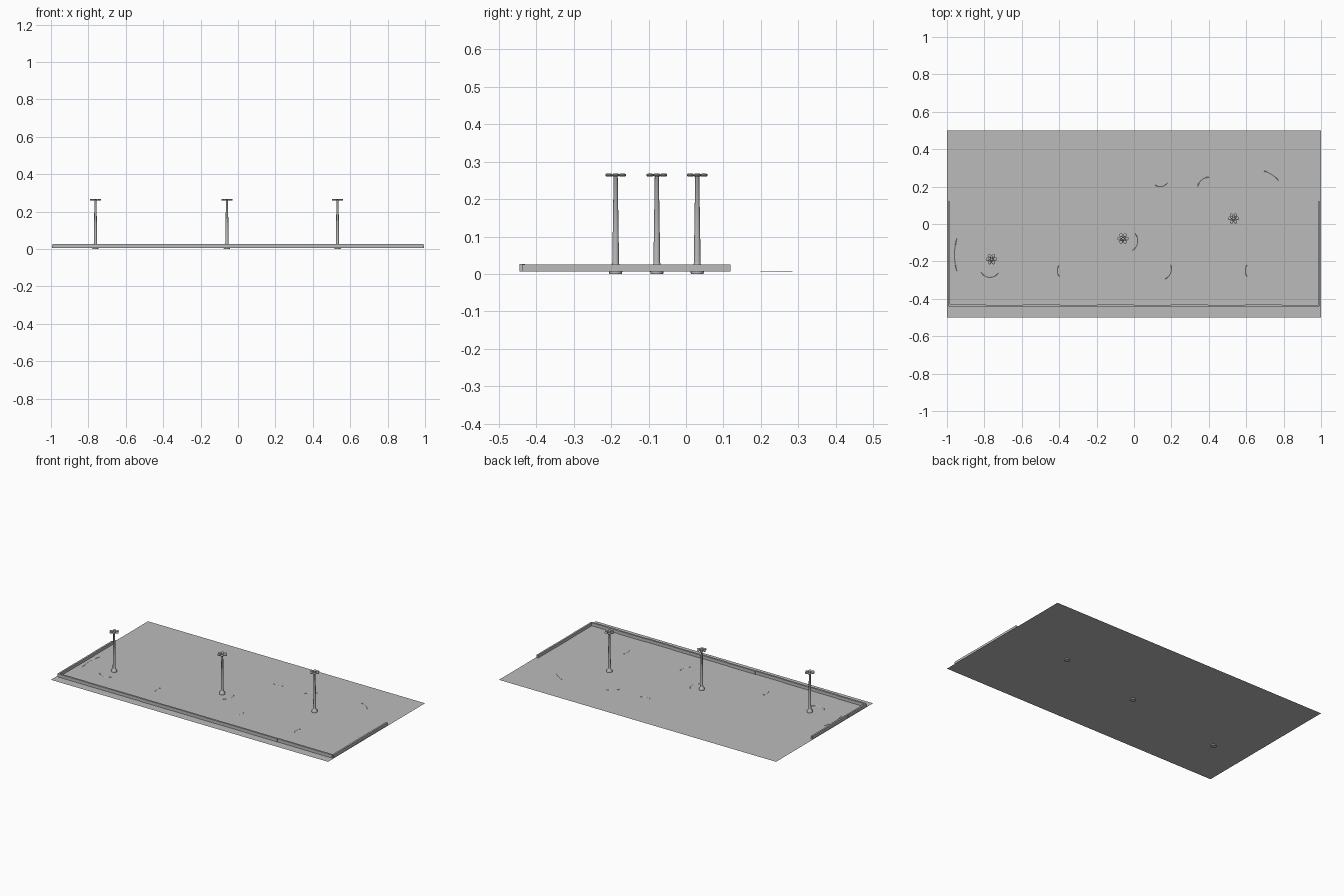
import bpy, bmesh
from math import sin, cos, radians, pi
from mathutils import Matrix

cube = bpy.data.objects.get("Cube")
if cube:
    bpy.data.objects.remove(cube, do_unlink=True)

GROUND = 0.006


def material(name, value):
    m = bpy.data.materials.new(name)
    m.use_nodes = True
    col = (value, value, value, 1)
    m.diffuse_color = col
    m.node_tree.nodes["Principled BSDF"].inputs["Base Color"].default_value = col
    return m


grey = material("plain grey", 0.5)


def finish(name, bm, location=(0, 0, 0), smooth=False):
    mesh = bpy.data.meshes.new(name)
    bm.to_mesh(mesh)
    bm.free()
    mesh.materials.append(grey)
    ob = bpy.data.objects.new(name, mesh)
    bpy.context.collection.objects.link(ob)
    ob.location = location
    if smooth:
        bpy.ops.object.select_all(action="DESELECT")
        ob.select_set(True)
        bpy.context.view_layer.objects.active = ob
        bpy.ops.object.shade_smooth_by_angle(angle=radians(40))
    return ob


def add_box(bm, centre, size):
    bmesh.ops.create_cube(bm, size=1, matrix=Matrix.Translation(centre) @ Matrix.Diagonal((*size, 1)))


def lathe(bm, profile, sides=16, x=0, y=0):
    rings = [[bm.verts.new((x + r * cos(2 * pi * i / sides), y + r * sin(2 * pi * i / sides), z))
              for i in range(sides)] for r, z in profile]
    for a, b in zip(rings, rings[1:]):
        for i in range(sides):
            j = (i + 1) % sides
            bm.faces.new((a[i], a[j], b[j], b[i]))
    bm.faces.new(rings[0][::-1])
    bm.faces.new(rings[-1])


# Ground sheet
bm = bmesh.new()
bmesh.ops.create_grid(bm, x_segments=1, y_segments=1, size=0.5,
                      matrix=Matrix.Diagonal((2, 1, 1, 1)))
finish("ground", bm, (0, 0, GROUND))

# Low border along the front, alternate lengths set slightly forward
bm = bmesh.new()
pieces = 10
length = 1.98 / pieces
for i in range(pieces):
    shift = 0.002 if i % 2 else 0
    add_box(bm, (-0.99 + length * (i + 0.5), -0.437 - shift, GROUND + 0.01 + shift / 4),
            (length, 0.012, 0.02))
finish("front_border", bm)

# Side borders
for side, name in ((1, "left_border"), (-1, "right_border")):
    bm = bmesh.new()
    for i in range(3):
        add_box(bm, (side * (0.99 - 0.001 * (i % 2)), -0.345 + 0.185 * i, GROUND + 0.0095),
                (0.011, 0.188, 0.019))
    finish(name, bm)

# Street lamps: flared foot, tapering pole, six discs on arms
for n, (x, y) in enumerate(((-0.762, -0.188), (-0.059, -0.078), (0.532, 0.03)), 1):
    bm = bmesh.new()
    lathe(bm, [(0.017, 0), (0.018, 0.01), (0.016, 0.017), (0.010, 0.023),
               (0.009, 0.03), (0.008, 0.1), (0.0055, 0.26), (0.007, 0.262), (0.007, 0.267)])
    finish("lamp_post_%d" % n, bm, (x, y, 0), True)

    bm = bmesh.new()
    for k in range(6):
        a = k * pi / 3
        lathe(bm, [(0.007, 0.26), (0.0095, 0.2625), (0.0095, 0.266), (0.007, 0.268)], 12,
              0.021 * cos(a), 0.021 * sin(a))
        arm = Matrix.Rotation(a, 4, "Z") @ Matrix.Translation((0.01, 0, 0.264))
        bmesh.ops.create_cube(bm, size=1, matrix=arm @ Matrix.Diagonal((0.016, 0.004, 0.003, 1)))
    finish("lamp_head_%d" % n, bm, (x, y, 0), True)


# Shallow curved ridges on the ground: centre, radius, start and end angle
def ridge(name, cx, cy, radius, start, end):
    bm = bmesh.new()
    steps = 12
    rows = []
    for i in range(steps + 1):
        t = i / steps
        a = radians(start + (end - start) * t)
        w = 0.0005 + 0.003 * sin(pi * t)
        rows.append([bm.verts.new((cx + (radius + s * w) * cos(a), cy + (radius + s * w) * sin(a),
                                   GROUND + h)) for s, h in ((1, 0), (0, 0.0015), (-1, 0))])
    for a, b in zip(rows, rows[1:]):
        for i in range(2):
            bm.faces.new((a[i], b[i], b[i + 1], a[i + 1]))
    finish(name, bm, smooth=True)


ridges = [
    (0.14, 0.25, 0.05, 235, 320), (0.40, 0.19, 0.06, 90, 170),
    (0.65, 0.13, 0.16, 40, 75), (-0.04, -0.09, 0.06, -60, 40),
    (-0.77, -0.23, 0.055, 210, 325), (-0.36, -0.25, 0.05, 145, 220),
    (0.14, -0.24, 0.06, -65, 20), (0.65, -0.25, 0.055, 145, 215),
    (-0.66, -0.165, 0.30, 163, 197),
]
for n, r in enumerate(ridges, 1):
    ridge("ground_ridge_%d" % n, *r)
